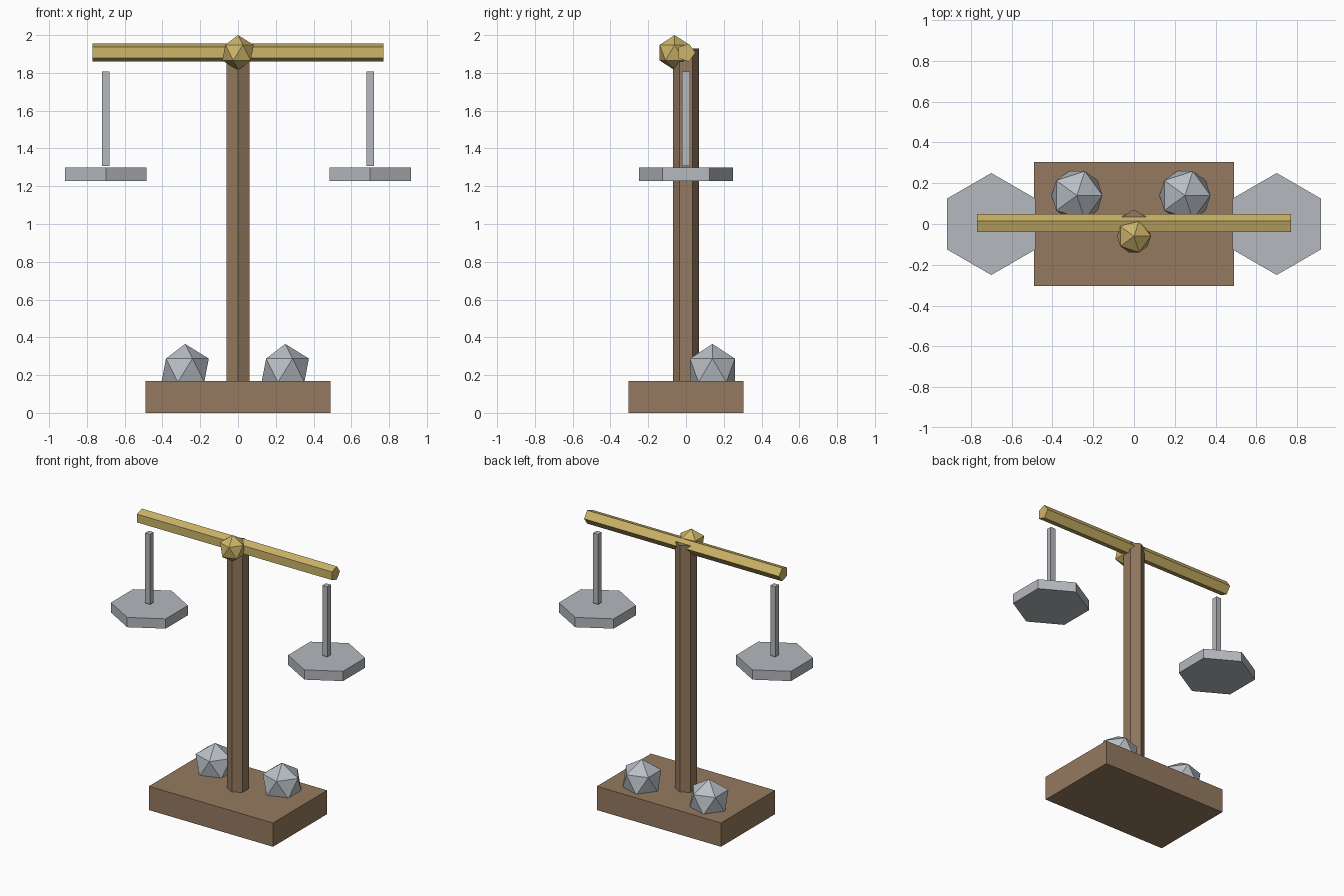
import bpy, bmesh
from math import pi
from mathutils import Matrix, Vector

cube = bpy.data.objects.get("Cube")
if cube:
    bpy.data.objects.remove(cube, do_unlink=True)


def material(name, rgb):
    mat = bpy.data.materials.new(name)
    mat.use_nodes = True
    mat.diffuse_color = (*rgb, 1)
    mat.node_tree.nodes["Principled BSDF"].inputs["Base Color"].default_value = (*rgb, 1)
    return mat


wood = material("wood", (0.30, 0.195, 0.115))
brass = material("brass", (0.61, 0.46, 0.14))
metal = material("pale metal", (0.46, 0.48, 0.51))
stone = material("stone", (0.48, 0.52, 0.56))


def finish(name, bm, mat, location):
    mesh = bpy.data.meshes.new(name)
    bm.to_mesh(mesh)
    bm.free()
    mesh.materials.append(mat)
    obj = bpy.data.objects.new(name, mesh)
    obj.location = location
    bpy.context.collection.objects.link(obj)
    return obj


def box(name, size, location, mat):
    bm = bmesh.new()
    bmesh.ops.create_cube(bm, size=1)
    bmesh.ops.scale(bm, vec=Vector(size), verts=bm.verts)
    return finish(name, bm, mat, location)


def prism(name, sides, radius, length, location, mat, turn=Matrix()):
    bm = bmesh.new()
    bmesh.ops.create_cone(bm, cap_ends=True, segments=sides, radius1=radius,
                          radius2=radius, depth=length, matrix=turn)
    return finish(name, bm, mat, location)


def nugget(name, radius, location, mat):
    bm = bmesh.new()
    bmesh.ops.create_icosphere(bm, subdivisions=1, radius=radius)
    return finish(name, bm, mat, location)


# Stand
box("base", (0.98, 0.61, 0.17), (0, 0, 0.085), wood)
prism("post", 6, 0.07, 1.76, (0, 0, 1.05), wood)

# Five-sided beam with its faceted pivot
prism("beam", 5, 0.05, 1.54, (0, 0, 1.907), brass, Matrix.Rotation(pi / 2, 4, "Y"))
nugget("pivot", 0.093, (0, -0.06, 1.907), brass)

# Hanging rods and pans
for side, sign in (("left", 1), ("right", -1)):
    box(side + "_rod", (0.04, 0.04, 0.5), (0.7 * sign, 0, 1.558), metal)
    prism(side + "_pan", 6, 0.25, 0.07, (0.7 * sign, 0, 1.263), metal)

# Stones resting on the base
nugget("left_stone", 0.14, (0.25, 0.14, 0.225), stone)
nugget("right_stone", 0.14, (-0.28, 0.14, 0.225), stone)
